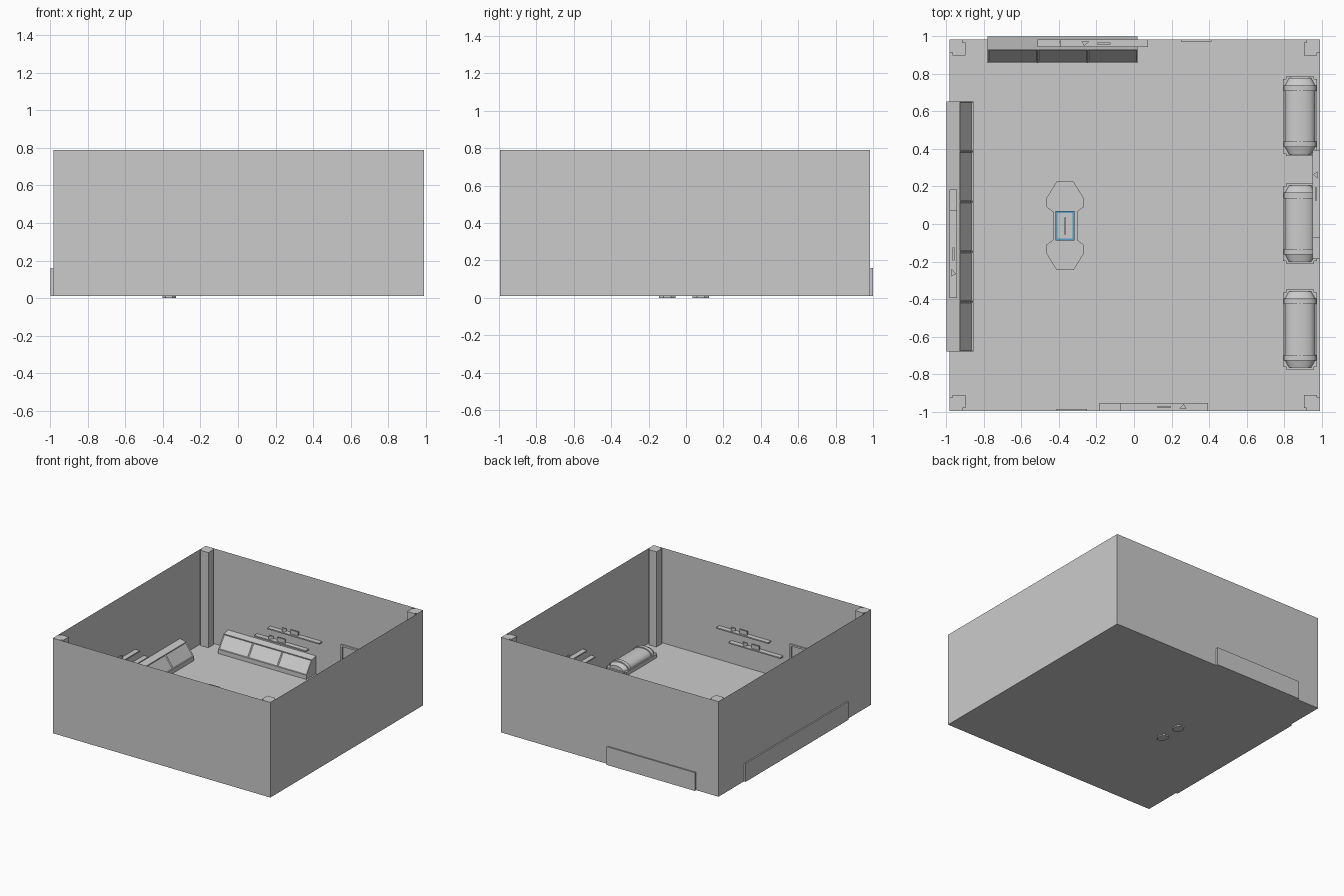
import bpy, bmesh, math
from mathutils import Matrix, Vector

if "Cube" in bpy.data.objects:
    bpy.data.objects.remove(bpy.data.objects["Cube"])

FLOOR = 0.01


def finish(name, bm, color=None, smooth=False):
    bmesh.ops.recalc_face_normals(bm, faces=bm.faces[:])
    me = bpy.data.meshes.new(name)
    bm.to_mesh(me)
    bm.free()
    ob = bpy.data.objects.new(name, me)
    bpy.context.collection.objects.link(ob)
    if color:
        mat = bpy.data.materials.new(name + "_colour")
        mat.diffuse_color = color
        mat.use_nodes = True
        mat.node_tree.nodes["Principled BSDF"].inputs["Base Color"].default_value = mat.diffuse_color
        me.materials.append(mat)
    if smooth:
        bpy.ops.object.select_all(action='DESELECT')
        ob.select_set(True)
        bpy.context.view_layer.objects.active = ob
        bpy.ops.object.shade_smooth_by_angle(angle=math.radians(35))
    return ob


def axes(u, v, w, o=(0, 0, 0)):
    return Matrix((u, v, w)).transposed().to_4x4() if o is None else \
        Matrix.Translation(o) @ Matrix((u, v, w)).transposed().to_4x4()


def prism(bm, pts, a, b, m=Matrix(), scale=1.0):
    """Profile pts in (u, v), swept along w from a to b; scale tapers the far end."""
    near = [bm.verts.new(m @ Vector((u, v, a))) for u, v in pts]
    far = [bm.verts.new(m @ Vector((u * scale, v * scale, b))) for u, v in pts]
    n = len(pts)
    bm.faces.new(near)
    bm.faces.new(far)
    return [bm.faces.new((near[i], near[(i + 1) % n], far[(i + 1) % n], far[i])) for i in range(n)]


def box(bm, x0, x1, y0, y1, z0, z1, m=Matrix()):
    prism(bm, [(x0, y0), (x1, y0), (x1, y1), (x0, y1)], z0, z1, m)


# Room shell: floor and four thin walls, open at the top
bm = bmesh.new()
box(bm, -0.983, 0.99, -0.995, 0.983, FLOOR, 0.79)
bmesh.ops.delete(bm, geom=[f for f in bm.faces if f.calc_center_median().z > 0.78], context='FACES')
finish("room_shell", bm)

# Notched corner posts
post = [(0, 0), (.07, 0), (.07, .015), (.085, .015), (.085, .085), (.015, .085), (.015, .07), (0, .07)]
for side, sx, x in (("left", 1, -0.983), ("right", -1, 0.99)):
    for end, sy, y in (("front", 1, -0.995), ("back", -1, 0.983)):
        bm = bmesh.new()
        prism(bm, post, FLOOR, 0.79, axes((sx, 0, 0), (0, sy, 0), (0, 0, 1), (x, y, 0)))
        finish(f"{end}_{side}_post", bm)

# Sloped consoles along the back and left walls, with recessed panels
console = [(0, FLOOR), (.142, FLOOR), (.142, .045), (.072, .145), (0, .16)]


def consoles(name, count, start, m):
    bm = bmesh.new()
    panels = []
    for i in range(count):
        faces = prism(bm, console, start + i * .2665, start + (i + 1) * .2665, m)
        panels.append(faces[2])
    bmesh.ops.recalc_face_normals(bm, faces=bm.faces[:])
    bmesh.ops.inset_individual(bm, faces=panels, thickness=.009, depth=-.006)
    finish(name, bm)


consoles("back_console", 3, -0.78, axes((0, -1, 0), (0, 0, 1), (1, 0, 0), (0, 1.0, 0)))
consoles("left_console", 5, -0.68, axes((1, 0, 0), (0, 0, 1), (0, 1, 0), (-0.998, 0, 0)))

# Frames per wall: u along the wall, v into the room, w up
walls = {
    "back": axes((1, 0, 0), (0, -1, 0), (0, 0, 1), (0, .983, 0)),
    "left": axes((0, 1, 0), (1, 0, 0), (0, 0, 1), (-.983, 0, 0)),
    "front": axes((-1, 0, 0), (0, 1, 0), (0, 0, 1), (0, -.995, 0)),
    "right": axes((0, -1, 0), (-1, 0, 0), (0, 0, 1), (0, .0, 0)),
}
walls["right"].translation = (.99, 0, 0)

# Two staggered shelves per wall, each with a small frame and a wedge ornament
for wall, m in walls.items():
    shift = -.12 if wall == "back" else .11
    for level, u, z in (("upper", -.395, .28), ("lower", -.395 + shift, .187)):
        bm = bmesh.new()
        box(bm, u, u + .47, 0, .04, z, z + .01, m)
        finish(f"{wall}_{level}_shelf", bm)
        bm = bmesh.new()
        box(bm, u + .2, u + .27, .015, .026, z + .01, z + .042, m)
        prism(bm, [(u + .115, .012), (u + .155, .012), (u + .13, .035)], z + .01, z + .035, m)
        finish(f"{wall}_{level}_ornaments", bm)

# Doorframes on the back and front walls
for wall in ("back", "front"):
    bm = bmesh.new()
    m = walls[wall]
    box(bm, .25, .263, 0, .01, FLOOR, .30, m)
    box(bm, .40, .413, 0, .01, FLOOR, .30, m)
    box(bm, .25, .413, 0, .01, .30, .315, m)
    finish(f"{wall}_doorframe", bm)


# Three sleeping pods along the right wall
def arch(w, h, n=16):
    return [(w * math.cos(math.pi * i / n), h * math.sin(math.pi * i / n) ** .8) for i in range(n + 1)]


for i, y in enumerate((-.562, .002, .574)):
    bm = bmesh.new()
    box(bm, .795, .975, y - .213, y + .213, FLOOR, .04)
    bmesh.ops.bevel(bm, geom=[e for e in bm.edges if abs(e.verts[0].co.z - e.verts[1].co.z) > .01],
                    offset=.015, segments=2, affect='EDGES')
    finish(f"pod_base_{i + 1}", bm)
    bm = bmesh.new()
    m = axes((1, 0, 0), (0, 0, 1), (0, 1, 0), (.885, y, .035))
    prism(bm, arch(.08, .052), -.145, .145, m)
    finish(f"pod_lid_{i + 1}", bm, smooth=True)
    bm = bmesh.new()
    for s in (-1, 1):
        prism(bm, arch(.087, .06), s * .135, s * .165, m)
        prism(bm, arch(.08, .05), s * .165, s * .203, m, .75)
    finish(f"pod_end_rings_{i + 1}", bm, smooth=True)

# Central table: waist, two hexagonal wings, pedestals and a blue-framed screen
T = Matrix.Translation((-.367, -.01, 0))
wing = [(-.065, .075), (-.098, .1), (-.098, .15), (-.045, .236), (.045, .236), (.098, .15), (.098, .1), (.065, .075)]
bm = bmesh.new()
box(bm, -.065, .065, -.095, .095, .085, .1, T)
finish("table_waist", bm)
for name, s in (("back", 1), ("front", -1)):
    bm = bmesh.new()
    prism(bm, [(u, s * v) for u, v in wing], .088, .1, T)
    finish(f"{name}_table_wing", bm)
    bm = bmesh.new()
    foot = [(-.036, -.02), (-.018, -.044), (.018, -.044), (.036, -.02), (.036, .02), (.018, .044), (-.018, .044), (-.036, .02)]
    P = T @ Matrix.Translation((0, s * .09, 0))
    prism(bm, foot, 0, .02, P)
    prism(bm, foot, .02, .09, P, .7)
    finish(f"{name}_table_pedestal", bm)

bm = bmesh.new()
for s in (-1, 1):
    box(bm, s * .04, s * .05, -.078, .078, .1, .112, T)
    box(bm, -.05, .05, s * .068, s * .078, .1, .112, T)
finish("screen_frame", bm, (.1, .35, .6, 1))
bm = bmesh.new()
box(bm, -.04, .04, -.068, .068, .1, .106, T)
finish("screen", bm)
bm = bmesh.new()
box(bm, -.004, .004, -.045, .045, .106, .116, T)
finish("screen_marker", bm)
